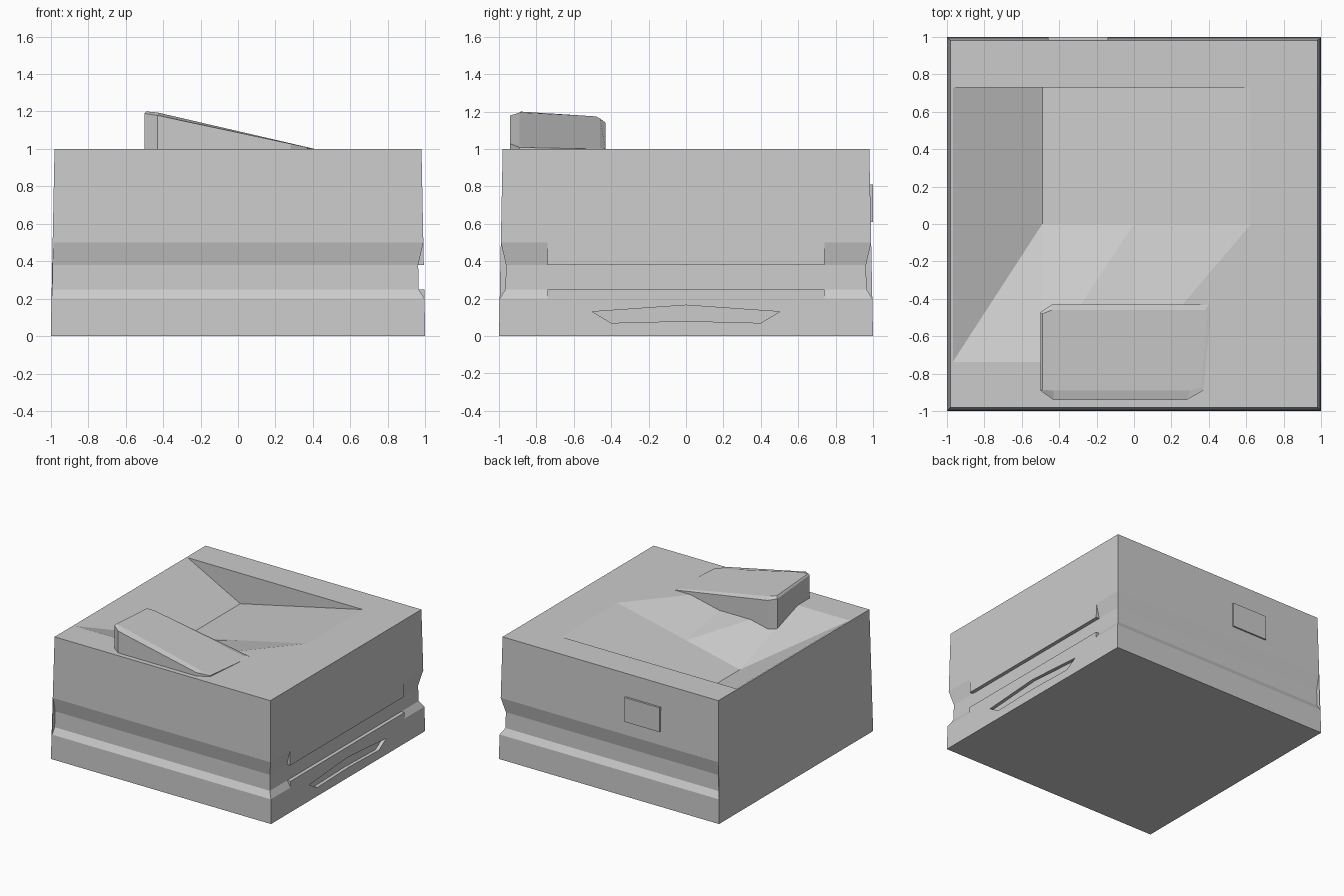
import bpy, bmesh

if "Cube" in bpy.data.objects:
    bpy.data.objects.remove(bpy.data.objects["Cube"])

grey = bpy.data.materials.new("light_grey")
grey.diffuse_color = (0.6, 0.6, 0.6, 1)
grey.use_nodes = True
grey.node_tree.nodes["Principled BSDF"].inputs["Base Color"].default_value = grey.diffuse_color


def make(name, bm):
    bmesh.ops.remove_doubles(bm, verts=bm.verts, dist=1e-5)
    bmesh.ops.recalc_face_normals(bm, faces=bm.faces)
    me = bpy.data.meshes.new(name)
    bm.to_mesh(me)
    bm.free()
    me.materials.append(grey)
    ob = bpy.data.objects.new(name, me)
    bpy.context.collection.objects.link(ob)
    return ob


def face(bm, pts):
    bm.faces.new([bm.verts.new(p) for p in pts])


def prism(name, low, high):
    """Closed solid between two matching outlines."""
    bm = bmesh.new()
    face(bm, low)
    face(bm, high)
    for i in range(len(low)):
        j = (i + 1) % len(low)
        face(bm, [low[i], low[j], high[j], high[i]])
    return make(name, bm)


def cut(target, cutter):
    mod = target.modifiers.new("cut", 'BOOLEAN')
    mod.operation = 'DIFFERENCE'
    mod.solver = 'EXACT'
    mod.object = cutter
    cutter.hide_render = True
    bpy.context.view_layer.objects.active = target
    bpy.ops.object.modifier_apply(modifier=mod.name)
    bpy.data.objects.remove(cutter)


# Body: wall columns with a groove running round front, right and back
D = 0.03
sloped = [(0, 0), (.2, 0), (.25, D), (.38, D), (.5, 0), (1, 0)]
stepped = [(0, 0), (.25, 0), (.25, D), (.38, D), (.38, 0), (1, 0)]


def half(z):
    return 1 - .02 * z


def corner(sx, sy):
    return [(sx * half(z) - (d if sx > 0 else 0), sy * (half(z) - d), z)
            for z, d in sloped]


def side(y, prof):
    return [(half(z) - d, y, z) for z, d in prof]


fl, fr, br, bl = corner(-1, -1), corner(1, -1), corner(1, 1), corner(-1, 1)
S = .74
fs, bs = side(-S, sloped), side(S, sloped)
fm, bmid = side(-S, stepped), side(S, stepped)
bm = bmesh.new()
for a, b in ((fl, fr), (fr, fs), (fm, bmid), (bs, br), (br, bl)):
    for i in range(5):
        face(bm, [a[i], b[i], b[i + 1], a[i + 1]])
for s, m in ((fs, fm), (bs, bmid)):          # steps where the groove narrows
    face(bm, [s[1], m[1], m[2]])
    face(bm, [s[4], m[4], m[3]])
    face(bm, [s[0], s[1], m[1]])
    face(bm, [s[5], s[4], m[4]])
face(bm, fl + bl[::-1])
for k in (0, 5):
    face(bm, [fl[k], fr[k], fs[k], bs[k], br[k], bl[k]])
# collapse the zero-area slivers on the step edges
bmesh.ops.remove_doubles(bm, verts=bm.verts, dist=1e-5)
slivers = [f for f in bm.faces if f.calc_area() < 1e-6]
bmesh.ops.delete(bm, geom=slivers, context='FACES_ONLY')
bmesh.ops.holes_fill(bm, edges=[e for e in bm.edges if e.is_boundary], sides=4)
body = make("body", bm)

# Sunken output tray in the top
xs, ys = (-.97, -.49, 0, .63), (-.74, 0, .73)
floor = (1.001, .75, .86, 1.001)
tray = bmesh.new()


def low(i, j):
    return (xs[i], ys[j], 1.001 if j == 0 else floor[i])


def top(i, j):
    return (xs[i], ys[j], 1.2)


for i in range(3):
    for j in range(2):
        q = [(i, j), (i + 1, j), (i + 1, j + 1), (i, j + 1)]
        p = [low(*k) for k in q]
        face(tray, [p[0], p[1], p[2]])
        face(tray, [p[0], p[2], p[3]])
        face(tray, [top(*k) for k in q])
rim = ([(i, 0) for i in range(3)] + [(3, 0), (3, 1)]
       + [(i, 2) for i in (3, 2, 1)] + [(0, 2), (0, 1)])
for a, b in zip(rim, rim[1:] + rim[:1]):
    face(tray, [low(*a), low(*b), top(*b), top(*a)])
cut(body, make("tray_cutter", tray))

# Finger recess low on the right side
arc = [(-.5, .13), (0, .165), (.5, .13), (.4, .07), (0, .08), (-.4, .07)]
cut(body, prism("recess_cutter", [(.97, y, z) for y, z in arc],
                [(1.1, y, z) for y, z in arc]))

# Flat left cover closing the groove ends
w = [(-1, 0), (1, 0), (.98, 1), (-.98, 1)]
prism("left_cover", [(-half(z), y, z) for y, z in w],
      [(-half(z) + .005, y, z) for y, z in w])

# Wedge control panel with clipped corners and bevelled top edge
foot = [(-.5, -.89), (-.43, -.94), (.28, -.94), (.37, -.89),
        (.41, -.47), (.40, -.43), (-.44, -.43), (-.5, -.47)]
inner = [(-.49, -.885), (-.43, -.89), (.30, -.89), (.36, -.87),
         (.39, -.48), (.38, -.46), (-.44, -.46), (-.49, -.48)]


def slope(x, y, drop):
    return 1 + (.2 - .08 * (y + .9) - drop) * (.41 - x) / .86


bm = bmesh.new()
rings = [[(x, y, .88) for x, y in foot],
         [(x, y, slope(x, y, .02)) for x, y in foot],
         [(x, y, min(1.2, slope(x, y, 0))) for x, y in inner]]
for a, b in zip(rings, rings[1:]):
    for i in range(8):
        j = (i + 1) % 8
        face(bm, [a[i], a[j], b[j], b[i]])
face(bm, rings[0])
face(bm, rings[2])
make("control_panel", bm)

# Connector plate on the back
plate = [(-.46, .61), (-.14, .61), (-.14, .81), (-.46, .81)]
prism("back_plate", [(x, .97, z) for x, z in plate],
      [(x, 1.0, z) for x, z in plate])
